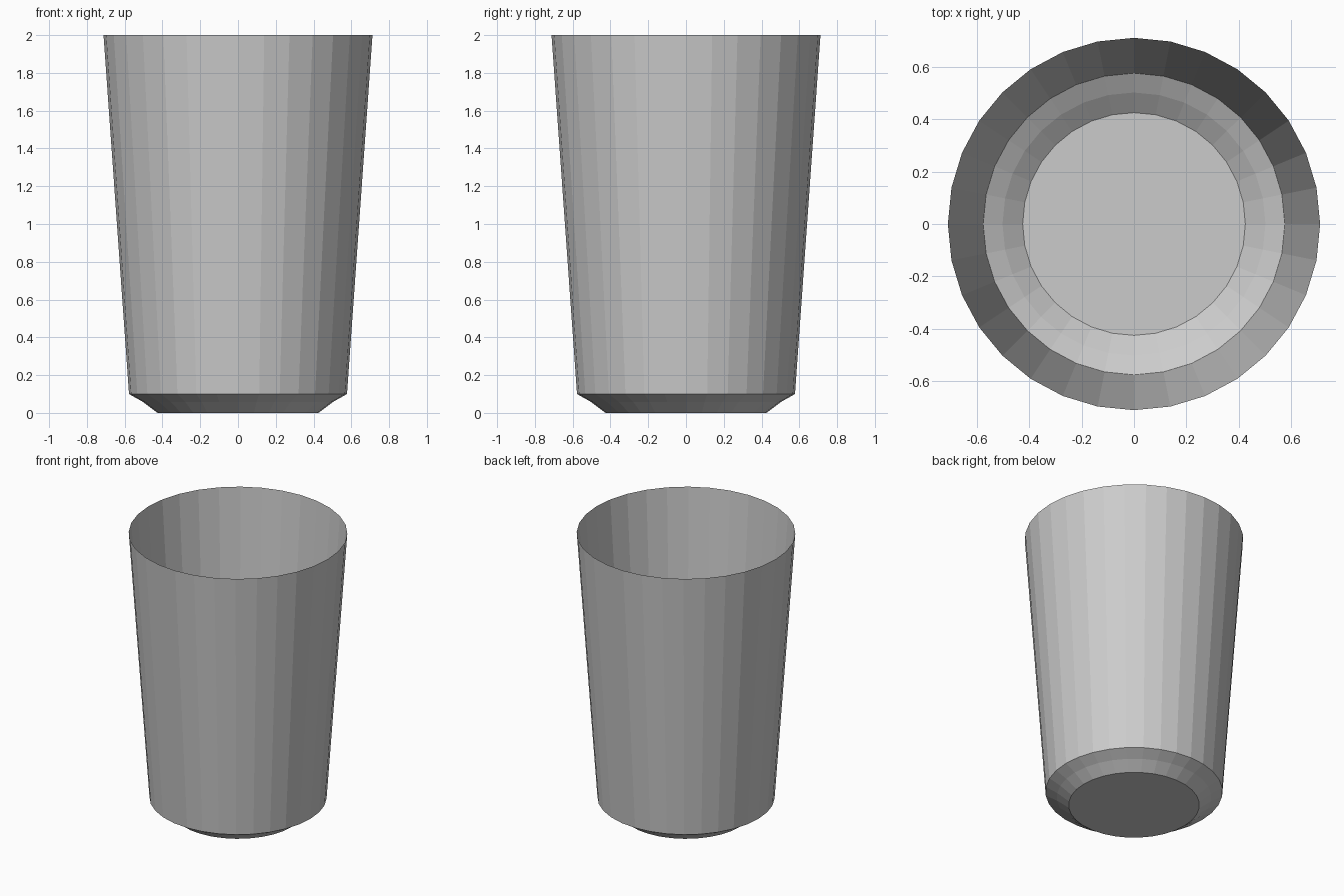
import bpy, bmesh
from math import cos, sin, tau

if "Cube" in bpy.data.objects:
    bpy.data.objects.remove(bpy.data.objects["Cube"])

SIDES = 32
# (radius, height) from the base up to the open rim
PROFILE = [(0.426, 0.0), (0.503, 0.058), (0.577, 0.1), (0.712, 2.0)]

bm = bmesh.new()
rings = [[bm.verts.new((r * cos(tau * i / SIDES), r * sin(tau * i / SIDES), z))
          for i in range(SIDES)] for r, z in PROFILE]

# flat base disc
bm.faces.new(rings[0][::-1])

# stepped foot and tapered thin wall, open at the top
for low, high in zip(rings, rings[1:]):
    for i in range(SIDES):
        j = (i + 1) % SIDES
        bm.faces.new((low[i], low[j], high[j], high[i]))

mesh = bpy.data.meshes.new("cup")
bm.to_mesh(mesh)
bm.free()
cup = bpy.data.objects.new("cup", mesh)
bpy.context.collection.objects.link(cup)
